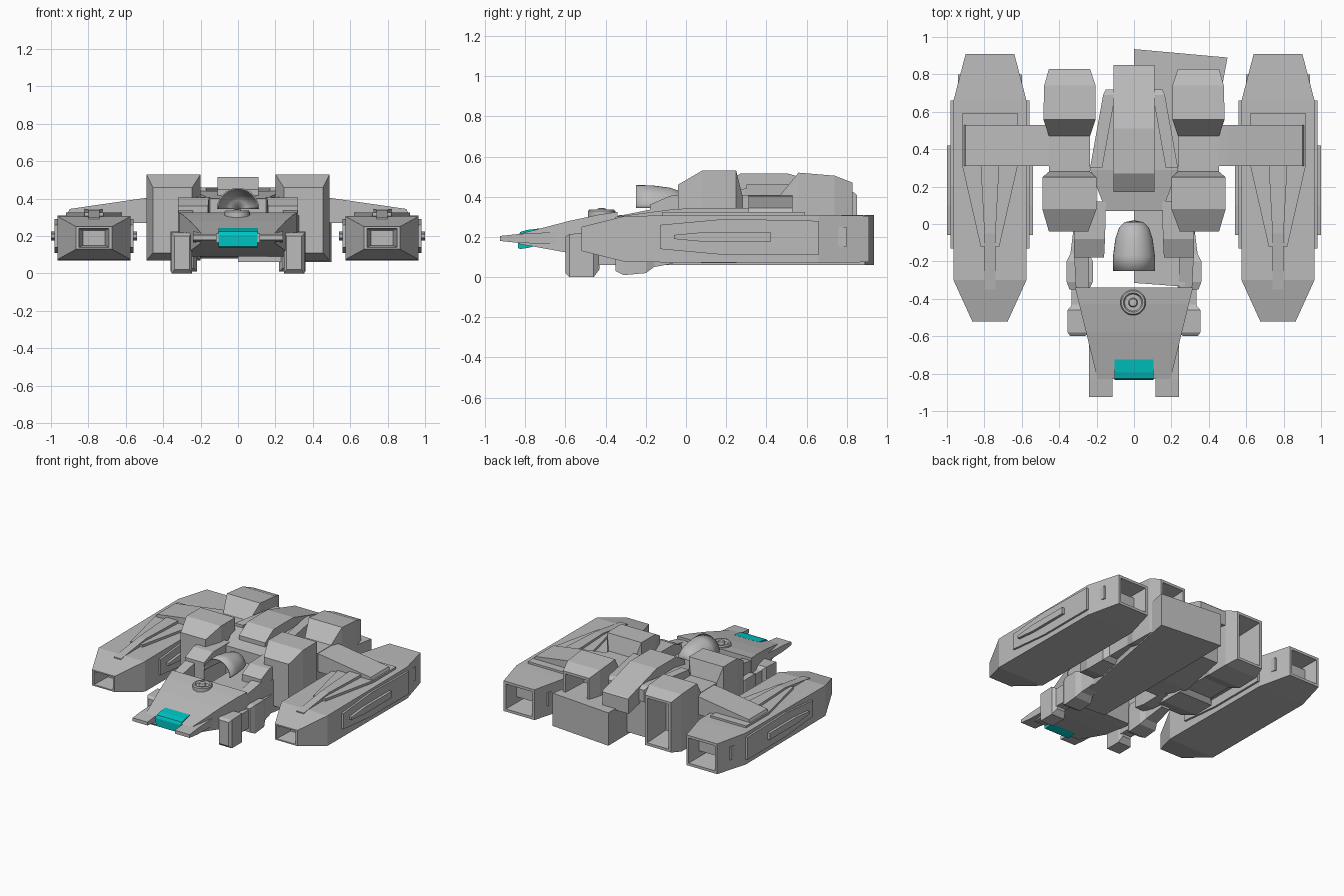
import bpy, bmesh, math

cube = bpy.data.objects.get("Cube")
if cube:
    bpy.data.objects.remove(cube, do_unlink=True)


def material(name, rgb):
    m = bpy.data.materials.new(name)
    m.use_nodes = True
    m.diffuse_color = (*rgb, 1)
    m.node_tree.nodes["Principled BSDF"].inputs["Base Color"].default_value = (*rgb, 1)
    return m


GREY = material("hull grey", (0.5, 0.5, 0.5))
TEAL = material("window teal", (0.0, 0.55, 0.55))


def finish(name, bm, mat=GREY, mirror=False):
    bmesh.ops.recalc_face_normals(bm, faces=bm.faces)
    me = bpy.data.meshes.new(name)
    bm.to_mesh(me)
    bm.free()
    me.materials.append(mat)
    ob = bpy.data.objects.new(name, me)
    bpy.context.collection.objects.link(ob)
    if mirror:
        ob.modifiers.new("mirror", "MIRROR").use_mirror_merge = False
    return ob


def loft(name, sections, mat=GREY, mirror=False):
    """Rectangular sections (y, x0, x1, z0, z1) joined along y and capped."""
    bm = bmesh.new()
    rings = [[bm.verts.new(p) for p in ((x0, y, z0), (x1, y, z0), (x1, y, z1), (x0, y, z1))]
             for y, x0, x1, z0, z1 in sections]
    for a, b in zip(rings, rings[1:]):
        for i in range(4):
            j = (i + 1) % 4
            bm.faces.new((a[i], a[j], b[j], b[i]))
    bm.faces.new(rings[0])
    bm.faces.new(rings[-1])
    return finish(name, bm, mat, mirror)


def extrude(name, pts, axis, lo, hi, mirror=False):
    """Polygon in the two other axes (in x, y, z order), extruded along axis."""
    bm = bmesh.new()

    def ring(v):
        return [bm.verts.new(p[:axis] + (v,) + p[axis:]) for p in pts]
    a, b = ring(lo), ring(hi)
    n = len(pts)
    for i in range(n):
        bm.faces.new((a[i], a[(i + 1) % n], b[(i + 1) % n], b[i]))
    bm.faces.new(a)
    bm.faces.new(b)
    return finish(name, bm, GREY, mirror)


def lathe(name, profile, steps, angle, place, closed):
    """Spin (radius, height) pairs; place maps radius, angle, height to a point."""
    bm = bmesh.new()
    count = steps if closed else steps + 1
    rings = [[bm.verts.new(place(r, angle * s / steps, h)) for r, h in profile]
             for s in range(count)]
    for s in range(steps):
        a, b = rings[s], rings[(s + 1) % count]
        for i in range(len(profile) - 1):
            bm.faces.new((a[i], a[i + 1], b[i + 1], b[i]))
    bmesh.ops.remove_doubles(bm, verts=bm.verts, dist=1e-5)
    return finish(name, bm)


def smooth(ob, angle):
    bpy.ops.object.select_all(action="DESELECT")
    ob.select_set(True)
    bpy.context.view_layer.objects.active = ob
    bpy.ops.object.shade_smooth_by_angle(angle=math.radians(angle))


# Outer nacelles with recessed openings at both ends
loft("nacelle", [
    (-0.38, 0.71, 0.83, 0.15, 0.23), (-0.52, 0.69, 0.85, 0.14, 0.24),
    (-0.52, 0.675, 0.865, 0.13, 0.25), (-0.30, 0.575, 0.965, 0.075, 0.305),
    (0.66, 0.575, 0.965, 0.07, 0.31), (0.91, 0.64, 0.90, 0.075, 0.305),
    (0.91, 0.66, 0.88, 0.095, 0.285), (0.72, 0.68, 0.86, 0.11, 0.27)], mirror=True)
extrude("nacelle_side_panel", [(-0.13, 0.14), (0.2, 0.11), (0.66, 0.11), (0.66, 0.28),
                               (0.2, 0.29), (-0.13, 0.26)], 0, 0.56, 0.98, True)
extrude("nacelle_side_rail", [(-0.06, 0.19), (0.1, 0.175), (0.42, 0.175), (0.42, 0.225),
                              (0.1, 0.225), (-0.06, 0.21)], 0, 0.54, 1.0, True)
extrude("nacelle_rear_rail", [(0.46, 0.165), (0.8, 0.15), (0.8, 0.25), (0.46, 0.235)],
        0, 0.60, 0.94, True)
extrude("nacelle_top_plate", [(0.62, 0.59), (0.92, 0.59), (0.92, 0.32), (0.82, -0.12),
                              (0.72, -0.12), (0.62, 0.32)], 2, 0.28, 0.325, True)
loft("nacelle_top_fin", [(-0.35, 0.74, 0.80, 0.25, 0.30), (-0.05, 0.74, 0.80, 0.25, 0.34),
                         (0.32, 0.72, 0.82, 0.25, 0.345)], mirror=True)

# Arms joining nacelles to pods
extrude("wing_arm", [(0.42, 0.27), (0.42, 0.41), (0.5, 0.403), (0.90, 0.345), (0.92, 0.30),
                     (0.92, 0.27)], 1, 0.31, 0.53, True)

# Inner engine pods, waisted in the middle, open at the rear
loft("engine_pod", [
    (-0.04, 0.245, 0.455, 0.11, 0.46), (0.08, 0.2, 0.49, 0.07, 0.53),
    (0.25, 0.2, 0.49, 0.07, 0.53), (0.28, 0.235, 0.455, 0.10, 0.41),
    (0.47, 0.235, 0.455, 0.10, 0.41), (0.56, 0.205, 0.485, 0.07, 0.52),
    (0.74, 0.205, 0.48, 0.07, 0.505), (0.83, 0.235, 0.455, 0.09, 0.47),
    (0.83, 0.255, 0.435, 0.11, 0.45), (0.62, 0.265, 0.425, 0.13, 0.43)], mirror=True)

# Central hull and raised spine
loft("main_hull", [(0.07, -0.15, 0.15, 0.10, 0.40), (0.29, -0.235, 0.235, 0.08, 0.44),
                   (0.71, -0.155, 0.155, 0.08, 0.44)])
loft("hull_shoulder", [(0.30, 0.17, 0.235, 0.35, 0.46), (0.69, 0.10, 0.165, 0.35, 0.46),
                       (0.72, 0.08, 0.15, 0.35, 0.44)], mirror=True)
loft("spine", [(0.17, -0.11, 0.11, 0.38, 0.45), (0.27, -0.11, 0.11, 0.38, 0.515),
               (0.51, -0.11, 0.11, 0.38, 0.515), (0.84, -0.11, 0.11, 0.30, 0.42),
               (0.85, -0.11, 0.11, 0.30, 0.41)])

# Skewed lower slab on one side
extrude("lower_slab", [(0.0, 0.935), (0.5, 0.89), (0.27, -0.335), (0.0, -0.315)],
        2, 0.06, 0.31)

# Neck blocks beside the canopy
loft("neck_block", [(-0.18, 0.16, 0.32, 0.12, 0.36), (-0.08, 0.155, 0.32, 0.10, 0.405),
                    (0.12, 0.15, 0.32, 0.10, 0.41)], mirror=True)
loft("neck_rail", [(-0.36, 0.24, 0.31, 0.12, 0.30), (-0.16, 0.24, 0.32, 0.10, 0.34)],
     mirror=True)

# Canopy shell, open toward the front
canopy = lathe("canopy", [(0.113, -0.25), (0.112, -0.17), (0.1, -0.08), (0.08, -0.02),
                          (0.05, 0.01), (0.0, 0.02)], 20, math.pi,
               lambda r, a, h: (r * math.cos(a), h, 0.345 + r * math.sin(a)), False)
canopy.modifiers.new("shell", "SOLIDIFY").thickness = 0.008
smooth(canopy, 40)

# Wedge nose with prongs and window
loft("nose", [(-0.83, -0.195, 0.195, 0.165, 0.215), (-0.58, -0.256, 0.256, 0.12, 0.28),
              (-0.43, -0.293, 0.293, 0.10, 0.312), (-0.34, -0.315, 0.315, 0.09, 0.325)])
loft("nose_prong", [(-0.925, 0.115, 0.24, 0.18, 0.205), (-0.83, 0.115, 0.24, 0.17, 0.215),
                    (-0.64, 0.15, 0.24, 0.165, 0.225)], mirror=True)
loft("nose_window", [(-0.835, -0.105, 0.105, 0.145, 0.205), (-0.825, -0.105, 0.105, 0.14, 0.225),
                     (-0.79, -0.105, 0.105, 0.145, 0.235), (-0.725, -0.105, 0.105, 0.16, 0.243)],
     TEAL)

# Turret ring on the nose
ring = lathe("turret_ring", [(0.0, 0.345), (0.02, 0.342), (0.025, 0.322), (0.045, 0.322),
                             (0.052, 0.336), (0.062, 0.336), (0.068, 0.328), (0.068, 0.29)],
             28, math.tau,
             lambda r, a, h: (r * math.cos(a) - 0.005, r * math.sin(a) - 0.42, h), True)
smooth(ring, 30)

# Landing feet, front and rear, with a link between
loft("front_foot", [(-0.60, 0.26, 0.34, 0.02, 0.20), (-0.58, 0.245, 0.355, 0.0, 0.215),
                    (-0.46, 0.245, 0.355, 0.0, 0.22), (-0.43, 0.26, 0.33, 0.04, 0.20)],
     mirror=True)
loft("foot_link", [(-0.46, 0.25, 0.335, 0.06, 0.2), (-0.28, 0.25, 0.335, 0.06, 0.2)],
     mirror=True)
loft("rear_foot", [(-0.35, 0.24, 0.345, 0.03, 0.21), (-0.31, 0.22, 0.36, 0.01, 0.225),
                   (-0.20, 0.22, 0.36, 0.02, 0.225), (-0.16, 0.24, 0.34, 0.05, 0.21),
                   (0.0, 0.25, 0.32, 0.08, 0.20)], mirror=True)
